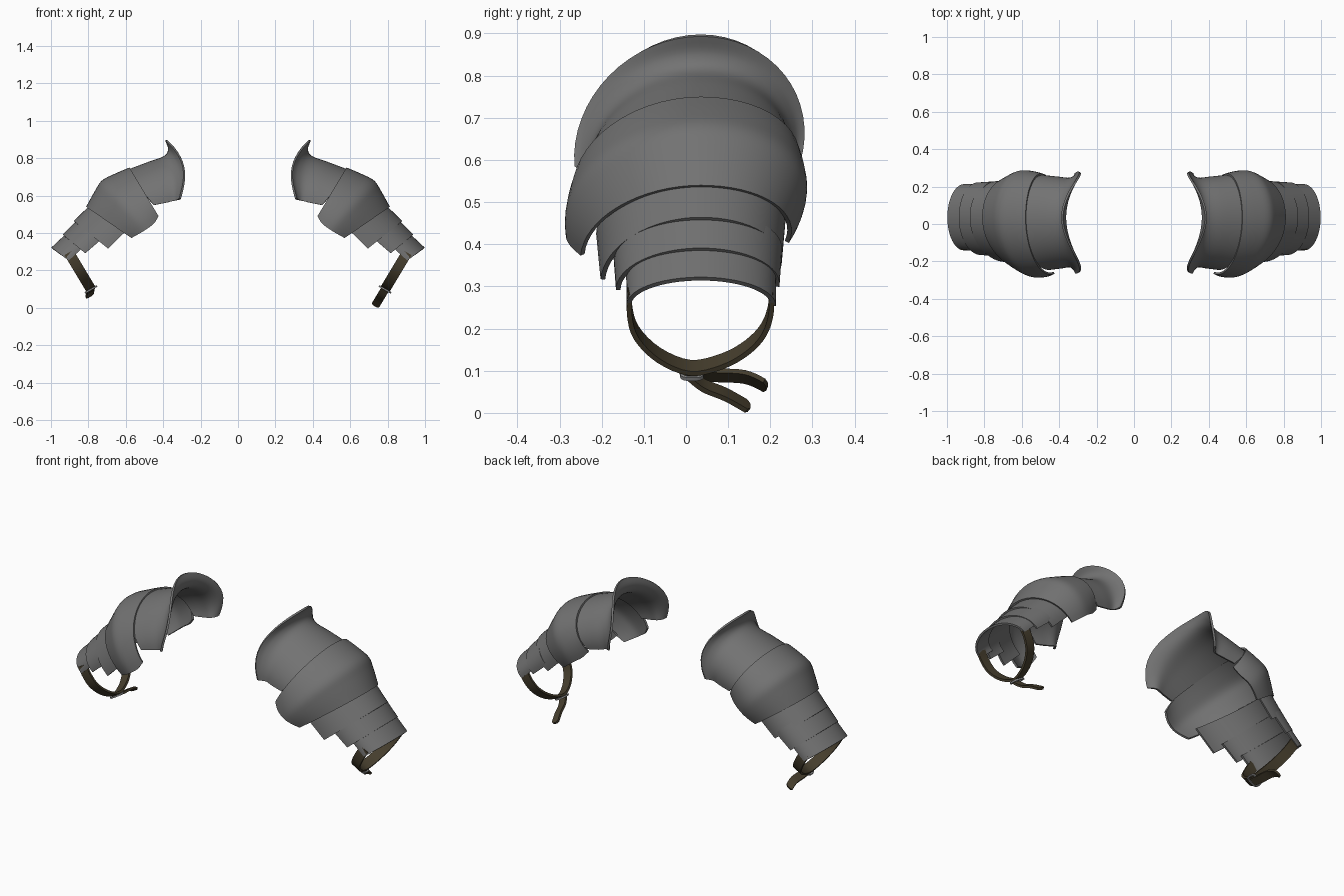
import bpy, bmesh, math
from mathutils import Vector

if "Cube" in bpy.data.objects:
    bpy.data.objects.remove(bpy.data.objects["Cube"])


def material(name, rgb):
    m = bpy.data.materials.new(name)
    m.diffuse_color = (*rgb, 1)
    m.use_nodes = True
    m.node_tree.nodes["Principled BSDF"].inputs["Base Color"].default_value = m.diffuse_color
    return m


STEEL = material("dark steel", (0.17, 0.17, 0.17))
LEATHER = material("brown leather", (0.062, 0.049, 0.027))
BUCKLE = material("buckle metal", (0.26, 0.26, 0.26))


def smooth(rows, n):
    """Catmull-Rom interpolation through tuples of any length."""
    p = [rows[0]] + list(rows) + [rows[-1]]
    out = []
    for i in range(1, len(p) - 2):
        for k in range(n):
            t = k / n
            out.append(tuple(
                0.5 * (2 * b + (c - a) * t + (2 * a - 5 * b + 4 * c - d) * t * t
                       + (3 * b - a - 3 * c + d) * t ** 3)
                for a, b, c, d in zip(*p[i - 1:i + 3])))
    return out + [tuple(rows[-1])]


def finish(name, bm, mat, mirror, thickness=0):
    mesh = bpy.data.meshes.new(name)
    bm.to_mesh(mesh)
    bm.free()
    mesh.materials.append(mat)
    ob = bpy.data.objects.new(name, mesh)
    bpy.context.collection.objects.link(ob)
    if mirror:
        ob.modifiers.new("Mirror", 'MIRROR').use_mirror_merge = False
    if thickness:
        s = ob.modifiers.new("Solidify", 'SOLIDIFY')
        s.thickness = thickness
        s.offset = -1
    bpy.ops.object.select_all(action='DESELECT')
    ob.select_set(True)
    bpy.context.view_layer.objects.active = ob
    bpy.ops.object.convert(target='MESH')
    bpy.ops.object.shade_smooth_by_angle(angle=math.radians(40))
    return ob


def plate(name, rows, yc, back, n, segs=32):
    """Arched plate lofted through arcs.
    Row: ridge x, z, front end x, z, half width, end angle, inward bow."""
    bm = bmesh.new()
    grid = []
    for rx, rz, ex, ez, w, amax, bow in smooth(rows, n):
        line = []
        for i in range(segs + 1):
            a = math.radians(amax) * (2 * i / segs - 1)
            s = (1 - math.cos(a)) / (1 - math.cos(math.radians(amax)))
            k = s * (back if a > 0 else 1)
            x = rx + (ex - rx) * k - bow * math.sin(math.pi * s ** 0.85)
            z = rz + (ez - rz) * k
            y = yc + w * math.sin(a) + (0.035 - yc) * math.cos(a)
            line.append(bm.verts.new((x, y, z)))
        grid.append(line)
    for r, q in zip(grid, grid[1:]):
        for i in range(segs):
            bm.faces.new((r[i], q[i], q[i + 1], r[i + 1]))
    bm.normal_update()
    if sum(f.normal.z * f.calc_area() for f in bm.faces) < 0:
        bmesh.ops.reverse_faces(bm, faces=bm.faces[:])
    return finish(name, bm, STEEL, True, 0.011)


def band(name, path, across, width, thick, mat, mirror=True, closed=False, taper=False):
    """Rectangular strip swept along a path, its width along a fixed direction."""
    bm = bmesh.new()
    pts = [Vector(p) for p in path]
    across = Vector(across).normalized()
    rings, c = [], len(pts)
    for i, p in enumerate(pts):
        nxt = pts[(i + 1) % c] if closed else pts[min(i + 1, c - 1)]
        prv = pts[i - 1] if closed else pts[max(i - 1, 0)]
        nor = (nxt - prv).normalized().cross(across).normalized()
        w = width * (0.45 if taper and i == c - 1 else 1)
        rings.append([bm.verts.new(p + across * (w / 2 * u) + nor * (thick / 2 * v))
                      for u, v in ((-1, -1), (1, -1), (1, 1), (-1, 1))])
    for i in range(c if closed else c - 1):
        r, q = rings[i], rings[(i + 1) % c]
        for j in range(4):
            bm.faces.new((r[j], r[(j + 1) % 4], q[(j + 1) % 4], q[j]))
    if not closed:
        bm.faces.new(rings[0])
        bm.faces.new(rings[-1])
    bmesh.ops.recalc_face_normals(bm, faces=bm.faces[:])
    return finish(name, bm, mat, mirror)


# Collar plate with flared lip
plate("collar_plate", [
    (0.390, 0.893, 0.315, 0.585, 0.272, 100, 0.060),
    (0.374, 0.850, 0.325, 0.578, 0.252, 100, 0.035),
    (0.394, 0.812, 0.345, 0.572, 0.238, 98, 0.012),
    (0.480, 0.780, 0.385, 0.562, 0.244, 98, 0),
    (0.605, 0.733, 0.450, 0.550, 0.252, 98, 0)], 0.008, 0.97, 5)

# Large shoulder plate
plate("shoulder_plate", [
    (0.580, 0.750, 0.425, 0.490, 0.268, 108, 0),
    (0.660, 0.716, 0.450, 0.450, 0.280, 107, 0),
    (0.728, 0.680, 0.490, 0.420, 0.285, 104, 0),
    (0.765, 0.625, 0.525, 0.398, 0.274, 100, 0),
    (0.812, 0.540, 0.570, 0.373, 0.248, 95, 0)], 0.0, 0.82, 4)

# Three narrowing arm lames
plate("upper_lame", [
    (0.780, 0.560, 0.585, 0.425, 0.224, 95, 0),
    (0.878, 0.464, 0.695, 0.317, 0.214, 92, 0)], 0.012, 0.82, 3)
plate("middle_lame", [
    (0.850, 0.480, 0.725, 0.370, 0.200, 95, 0),
    (0.937, 0.391, 0.817, 0.292, 0.194, 92, 0)], 0.028, 0.93, 3)
plate("lower_lame", [
    (0.915, 0.400, 0.825, 0.325, 0.178, 95, 0),
    (0.998, 0.322, 0.905, 0.253, 0.177, 92, 0)], 0.036, 1.0, 3)

# Arm strap hanging from the lowest lame
ACROSS = (0.87, 0, -0.5)
DOWN = Vector((-0.5, 0, -0.87))


def hang(y, z, side=1, lean=0.6):
    return (side * (0.787 + (z - 0.1) * lean), y, z)


loop = smooth([(-0.132, 0.295), (-0.134, 0.245), (-0.118, 0.190), (-0.065, 0.137),
               (0.01, 0.107), (0.085, 0.122), (0.145, 0.155), (0.185, 0.198),
               (0.202, 0.25), (0.200, 0.295)], 4)
band("arm_strap", [hang(*p) for p in loop], ACROSS, 0.055, 0.012, LEATHER)

# Loose strap tails, different on each side
tail_r = smooth([(0.0, 0.098), (0.04, 0.066), (0.095, 0.043), (0.15, 0.012)], 5)
band("right_strap_tail", [hang(*p) for p in tail_r], ACROSS, 0.045, 0.012,
     LEATHER, False, taper=True)
tail_l = smooth([(0.0, 0.098), (0.06, 0.090), (0.14, 0.085), (0.192, 0.062)], 5)
band("left_strap_tail", [hang(*p, -1, -0.2) for p in tail_l], (-0.87, 0, -0.5), 0.045,
     0.012, LEATHER, False, taper=True)

# Buckle frame and prong
centre = Vector(hang(0.014, 0.106)) + DOWN * 0.009
side_dir = Vector(ACROSS).normalized()
frame = []
for i in range(24):
    a = 2 * math.pi * i / 24
    ca, sa = math.cos(a), math.sin(a)
    frame.append(centre + Vector((0, 0.025, 0)) * math.copysign(abs(ca) ** 0.5, ca)
                 + side_dir * 0.033 * math.copysign(abs(sa) ** 0.5, sa))
band("buckle_frame", frame, DOWN, 0.009, 0.008, BUCKLE, closed=True)
band("buckle_prong", [centre + Vector((0, -0.025, 0)), centre + Vector((0, 0.027, 0))],
     ACROSS, 0.007, 0.007, BUCKLE)
